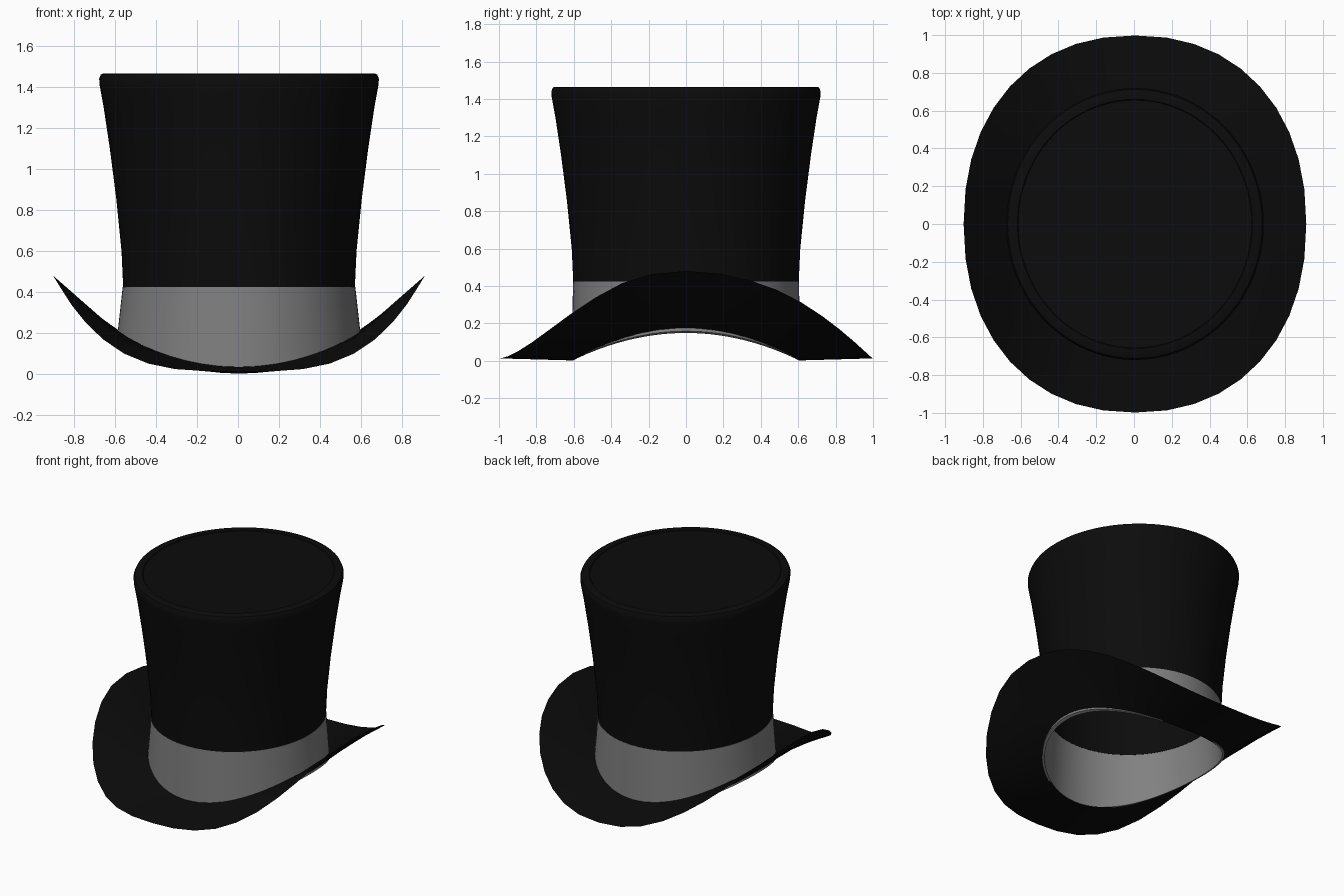
import bpy
import math

cube = bpy.data.objects.get("Cube")
if cube:
    bpy.data.objects.remove(cube, do_unlink=True)

CENTRE_X = 0.005


def make_material(name, rgb):
    mat = bpy.data.materials.new(name)
    mat.use_nodes = True
    colour = (*rgb, 1.0)
    mat.diffuse_color = colour
    mat.node_tree.nodes["Principled BSDF"].inputs["Base Color"].default_value = colour
    return mat


black = make_material("black felt", (0.0035, 0.0035, 0.0035))
grey = make_material("grey ribbon", (0.22, 0.22, 0.22))


def ring(rx, ry, height, count, power=2.0):
    """Oval ring; height is a number or a function of local x and y."""
    points = []
    for i in range(count):
        a = 2 * math.pi * i / count
        c, s = math.cos(a), math.sin(a)
        x = rx * math.copysign(abs(c) ** (2 / power), c)
        y = ry * math.copysign(abs(s) ** (2 / power), s)
        z = height(x, y) if callable(height) else height
        points.append((x + CENTRE_X, y, z))
    return points


def loft(name, rings, mat, closed=False, caps=False):
    """Skin a list of equal rings with quads and shade it smooth."""
    n, m = len(rings[0]), len(rings)
    verts = [p for r in rings for p in r]
    faces = []
    for j in range(m if closed else m - 1):
        k = (j + 1) % m
        for i in range(n):
            h = (i + 1) % n
            faces.append((j * n + i, j * n + h, k * n + h, k * n + i))
    if caps:
        faces.append(tuple(reversed(range(n))))
        faces.append(tuple(range((m - 1) * n, m * n)))
    mesh = bpy.data.meshes.new(name)
    mesh.from_pydata(verts, [], faces)
    mesh.materials.append(mat)
    obj = bpy.data.objects.new(name, mesh)
    bpy.context.collection.objects.link(obj)
    bpy.ops.object.select_all(action="DESELECT")
    obj.select_set(True)
    bpy.context.view_layer.objects.active = obj
    bpy.ops.object.shade_smooth_by_angle(angle=math.radians(35))
    return obj


# Crown: flared hollow tube, rounded rim and slightly sunken top panel
SEG = 80
LENGTHEN = 0.038
WALL = 0.02
profile = [(0.565, 0.425), (0.573, 0.60), (0.598, 0.85), (0.63, 1.10),
           (0.660, 1.30), (0.680, 1.41), (0.682, 1.44), (0.674, 1.46)]
inside = [(r - WALL, z) for r, z in profile[:6]]
top = [(0.665, 1.465), (0.622, 1.465), (0.618, 1.46)]
crown_path = list(reversed(inside)) + profile + top
loft("crown", [ring(r, r + LENGTHEN, z, SEG) for r, z in crown_path], black, caps=True)


# Ribbon band: follows the curved brim below, straight edge above
def band_foot(x, y):
    return 0.005 + 0.15 * (x / 0.59) ** 2


band_rings = [
    ring(0.578, 0.600, band_foot, SEG),
    ring(0.597, 0.612, band_foot, SEG),
    ring(0.567, 0.604, 0.425, SEG),
    ring(0.547, 0.584, 0.425, SEG),
]
loft("ribbon_band", band_rings, grey, closed=True)


# Brim: tapers to a thin edge and curls up at both sides
BRIM_SEG = 40
OUTER_X, OUTER_Y = 0.907, 0.998


def brim_edge(x, y):
    bend = 2.9 + 0.6 * max(-1, min(1, -2 * y))
    return 0.013 + 0.467 * abs(x / OUTER_X) ** bend


def brim_top(x, y):
    return 0.035 + 0.165 * (x / 0.59) ** 2


def brim_under(x, y):
    return 0.002 + 0.165 * (x / 0.59) ** 2


def brim_rings(inner_height, steps):
    start = ring(0.583, 0.604, inner_height, BRIM_SEG, 2.0)
    end = ring(OUTER_X, OUTER_Y, brim_edge, BRIM_SEG, 2.2)
    return [[tuple(a + (b - a) * t for a, b in zip(p, q))
             for p, q in zip(start, end)] for t in steps]


under = brim_rings(brim_under, (0, 0.33, 0.67, 1))
upper = brim_rings(brim_top, (0.67, 0.33, 0))
loft("brim", under + upper, black, closed=True)
